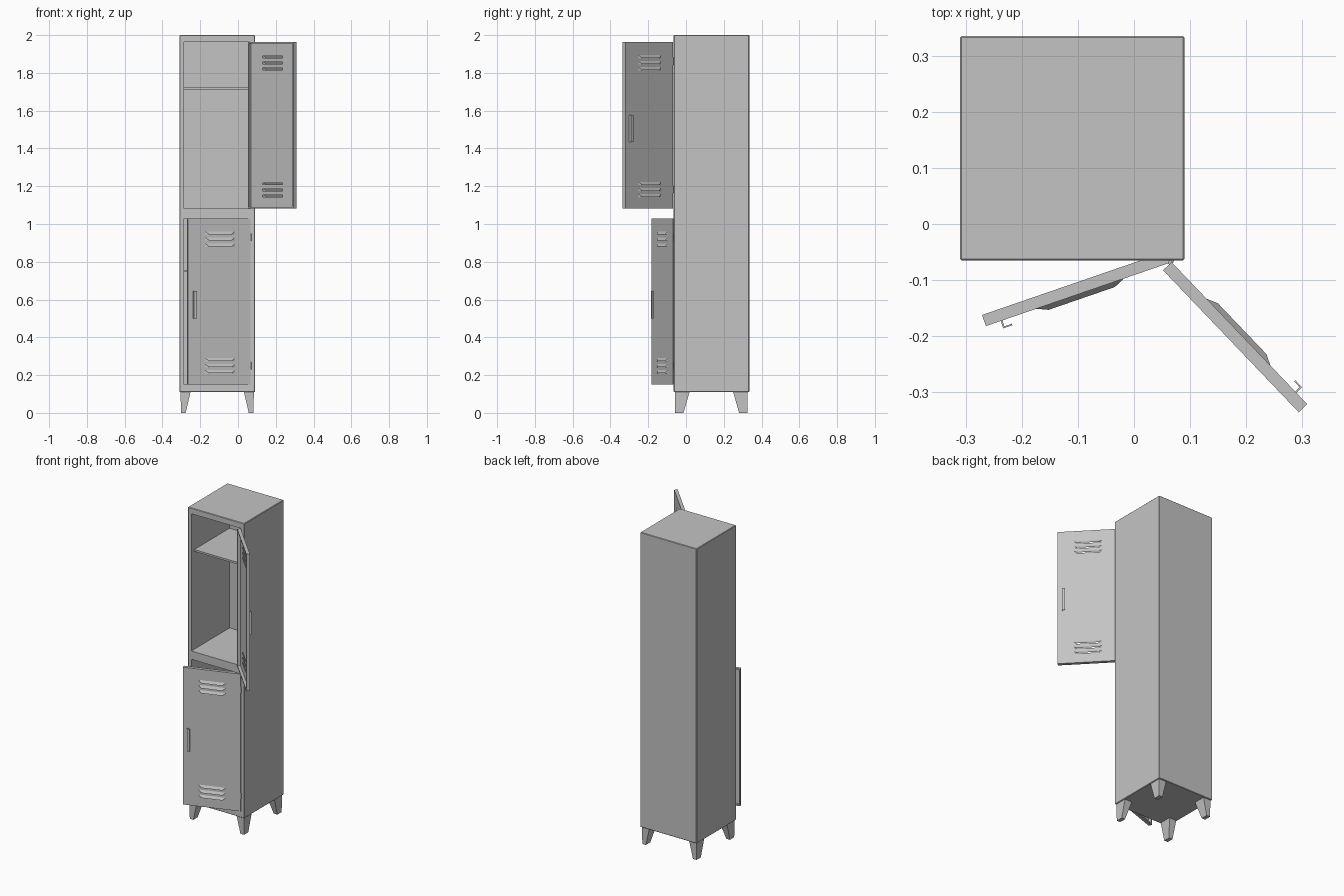
import bpy, bmesh
from math import radians
from mathutils import Vector

if "Cube" in bpy.data.objects:
    bpy.data.objects.remove(bpy.data.objects["Cube"])

# Single painted metal colour
METAL = bpy.data.materials.new("grey metal")
METAL.use_nodes = True
GREY = (0.55, 0.55, 0.55, 1)
METAL.diffuse_color = GREY
METAL.node_tree.nodes["Principled BSDF"].inputs["Base Color"].default_value = GREY


def finish(name, bm):
    bmesh.ops.recalc_face_normals(bm, faces=bm.faces[:])
    mesh = bpy.data.meshes.new(name)
    bm.to_mesh(mesh)
    bm.free()
    mesh.materials.append(METAL)
    obj = bpy.data.objects.new(name, mesh)
    bpy.context.collection.objects.link(obj)
    return obj


def add_box(bm, lo, hi):
    lo, hi = Vector(lo), Vector(hi)
    verts = bmesh.ops.create_cube(bm, size=1)["verts"]
    for v in verts:
        v.co = Vector((lo[i] + (v.co[i] + 0.5) * (hi[i] - lo[i]) for i in range(3)))
    return verts


def boxes(name, spans, bevel=0):
    bm = bmesh.new()
    for lo, hi in spans:
        add_box(bm, lo, hi)
    if bevel:
        bmesh.ops.bevel(bm, geom=bm.edges[:], offset=bevel, segments=1, affect="EDGES")
    return finish(name, bm)


def cut(obj, spans):
    """Cut box-shaped openings out of an object."""
    cutter = boxes("cutter", spans)
    cutter.hide_render = True
    mod = obj.modifiers.new("cut", "BOOLEAN")
    mod.operation = "DIFFERENCE"
    mod.solver = "EXACT"
    mod.object = cutter
    bpy.context.view_layer.objects.active = obj
    bpy.ops.object.modifier_apply(modifier=mod.name)
    bpy.data.objects.remove(cutter)


# Main dimensions
LEFT, RIGHT, FRONT, BACK = -0.31, 0.09, -0.065, 0.335
BASE, TOP = 0.11, 2.0
IN_L, IN_R = -0.286, 0.067
DOOR_W, DOOR_H, DOOR_T = 0.35, 0.88, 0.021
bays = {"lower": (0.15, 19, 0.745), "upper": (1.083, 133.7, 1.71)}

# Cabinet shell with two compartments
cabinet = boxes("cabinet", [((LEFT, FRONT, BASE), (RIGHT, BACK, TOP))], bevel=0.003)
cut(cabinet, [((IN_L, FRONT - 0.1, z), (IN_R, BACK - 0.012, z + DOOR_H))
              for z, angle, shelf in bays.values()])


def louver_hoods(name, heights):
    """Sloping hoods, open at the bottom, pressed outward from the door."""
    bm = bmesh.new()
    for z in heights:
        base = [(-0.255, 0, z - 0.009), (-0.255, 0, z + 0.009),
                (-0.09, 0, z + 0.009), (-0.09, 0, z - 0.009)]
        lip = [(-0.235, -0.009, z - 0.007), (-0.11, -0.009, z - 0.007)]
        a, b, c, d, e, f = [bm.verts.new(p) for p in base + lip]
        bm.faces.new((b, c, f, e))
        bm.faces.new((a, b, e))
        bm.faces.new((c, d, f))
    return finish(name, bm)


def build_door(name, z0, angle):
    door = boxes(name + "_door", [((-DOOR_W, 0, 0), (0, DOOR_T, DOOR_H))])
    # Hollow pan on the inside
    cut(door, [((-DOOR_W + 0.008, 0.004, 0.008), (-0.008, 0.1, DOOR_H - 0.008))])
    # Vent slits, three low and three high
    heights = [start + 0.032 * i for start in (0.067, 0.738) for i in range(3)]
    cut(door, [((-0.25, -0.02, z - 0.006), (-0.095, 0.015, z + 0.004)) for z in heights])
    hoods = louver_hoods(name + "_louvers", heights)
    # Handle with an angled section
    handle = boxes(name + "_handle", [
        ((-0.322, -0.014, 0.35), (-0.319, 0.001, 0.495)),
        ((-0.319, -0.014, 0.35), (-0.305, -0.011, 0.495))])
    # Hinge pins
    bm = bmesh.new()
    for z in (0.1, 0.78):
        verts = bmesh.ops.create_cone(bm, cap_ends=True, segments=10, radius1=0.004,
                                      radius2=0.004, depth=0.04)["verts"]
        bmesh.ops.translate(bm, verts=verts, vec=(0.001, 0.002, z))
    hinges = finish(name + "_hinges", bm)
    for part in (door, hoods, handle, hinges):
        part.location = (IN_R, FRONT - 0.003, z0)
        part.rotation_euler.z = radians(angle)


for name, (z0, angle, shelf) in bays.items():
    build_door(name, z0, angle)
    boxes(name + "_shelf", [((IN_L - 0.002, FRONT + 0.03, shelf),
                             (IN_R + 0.002, BACK - 0.01, shelf + 0.012))])

# Tapered corner legs, vertical on the outside and slanted on the inside
for side, x, sx in (("right", LEFT + 0.006, 1), ("left", RIGHT - 0.006, -1)):
    for end, y, sy in (("front", FRONT + 0.006, 1), ("back", BACK - 0.008, -1)):
        bm = bmesh.new()
        for v in add_box(bm, (0, 0, 0), (1, 1, BASE + 0.002)):
            low = v.co.z < BASE / 2
            width, depth = (0.025, 0.044) if low else (0.053, 0.078)
            inset = 0.002 if low else 0
            v.co.x = x + sx * (inset + v.co.x * width)
            v.co.y = y + sy * (inset + v.co.y * depth)
        finish(end + "_" + side + "_leg", bm)
